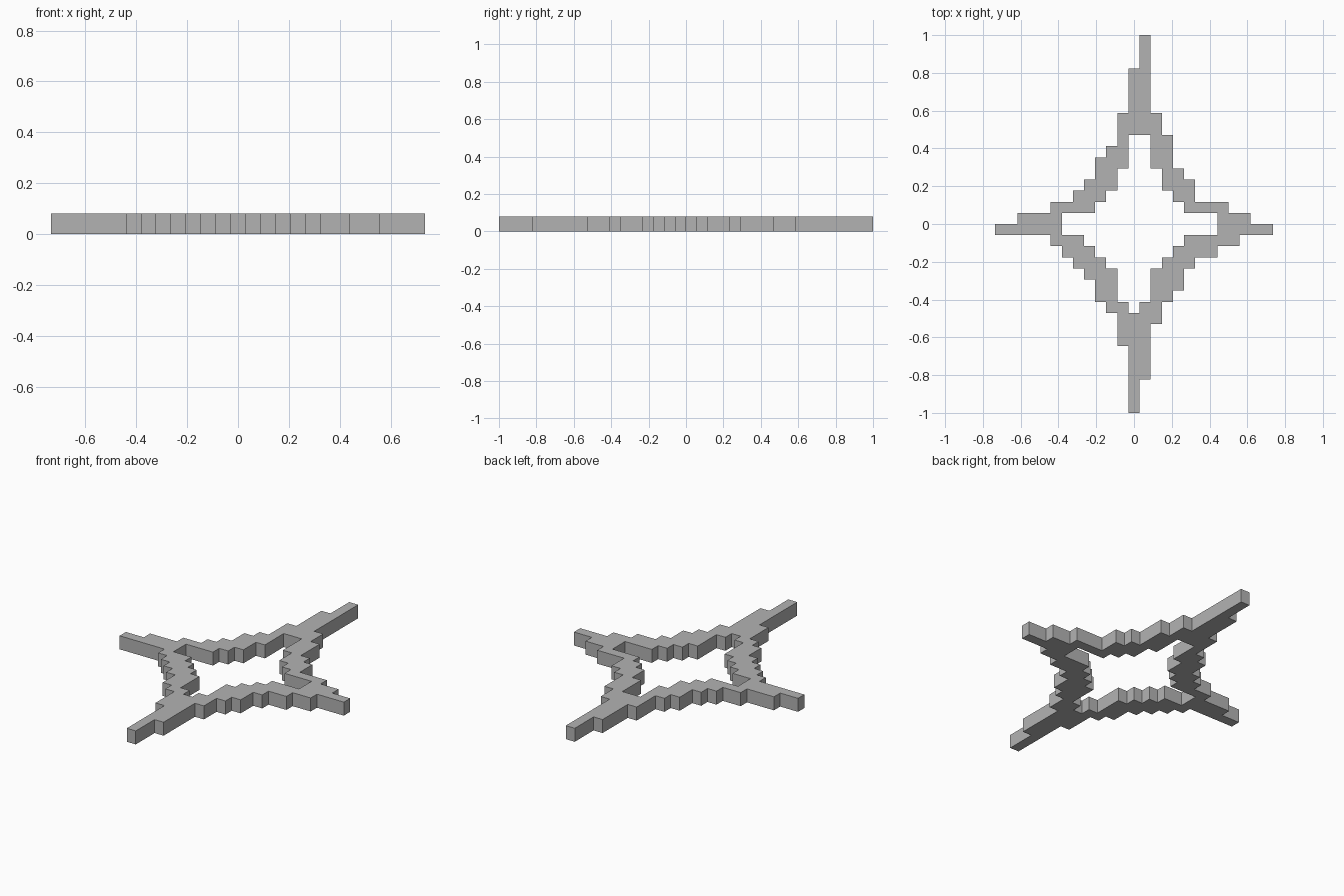
import bpy
import bmesh

cube = bpy.data.objects.get("Cube")
if cube:
    bpy.data.objects.remove(cube, do_unlink=True)

CELL = 1 / 17      # side of one grid square
HEIGHT = 0.08
COLUMNS, ROWS = 25, 34

# Edge heights in grid rows, one per column from right (-x) to left (+x)
outer_back = [17] * 2 + [18] * 3 + [19] * 2 + [20, 21, 23, 24, 27, 31, 34, 27, 25, 22, 21] \
    + [19] * 3 + [18] * 2 + [17] * 2
outer_front = [16] * 5 + [15, 14, 13, 12, 10, 9, 6, 0, 3, 8, 10, 11, 13] \
    + [14] * 2 + [15] * 2 + [16] * 3
hole_start = 6
hole_back = [18] * 3 + [19, 20, 22, 25, 25, 22, 20, 19] + [18] * 3
hole_front = [16] * 2 + [15, 14, 13, 10, 9, 10, 13, 14, 15] + [16] * 3


def staircase(rows, start):
    """Corner points of a stepped line, left out where the line runs straight."""
    points = []
    for i, row in enumerate(rows):
        if i == 0 or row != rows[i - 1]:
            if i:
                points.append((start + i, rows[i - 1]))
            points.append((start + i, row))
    points.append((start + len(rows), rows[-1]))
    return points


def add_loop(bm, back, front, start=0):
    """Closed stepped outline between a back and a front staircase."""
    corners = staircase(front, start) + staircase(back, start)[::-1]
    verts = [bm.verts.new(((i - COLUMNS / 2) * CELL, (j - ROWS / 2) * CELL, 0))
             for i, j in corners]
    return [bm.edges.new((a, b)) for a, b in zip(verts, verts[1:] + verts[:1])]


# Flat ring: outer star outline with the stepped hole
bm = bmesh.new()
edges = add_loop(bm, outer_back, outer_front)
edges += add_loop(bm, hole_back, hole_front, hole_start)
bmesh.ops.triangle_fill(bm, edges=edges, use_beauty=True)

# Thicken the ring into a slab
slab = bmesh.ops.extrude_face_region(bm, geom=bm.faces[:], use_keep_orig=True)
top = [v for v in slab["geom"] if isinstance(v, bmesh.types.BMVert)]
bmesh.ops.translate(bm, verts=top, vec=(0, 0, HEIGHT))
bmesh.ops.recalc_face_normals(bm, faces=bm.faces[:])

mesh = bpy.data.meshes.new("stepped_star_frame")
bm.to_mesh(mesh)
bm.free()
frame = bpy.data.objects.new("stepped_star_frame", mesh)
bpy.context.collection.objects.link(frame)

# Plain grey material
grey = bpy.data.materials.new("plain_grey")
grey.use_nodes = True
colour = (0.45, 0.45, 0.45, 1)
grey.diffuse_color = colour
grey.node_tree.nodes["Principled BSDF"].inputs["Base Color"].default_value = colour
mesh.materials.append(grey)
